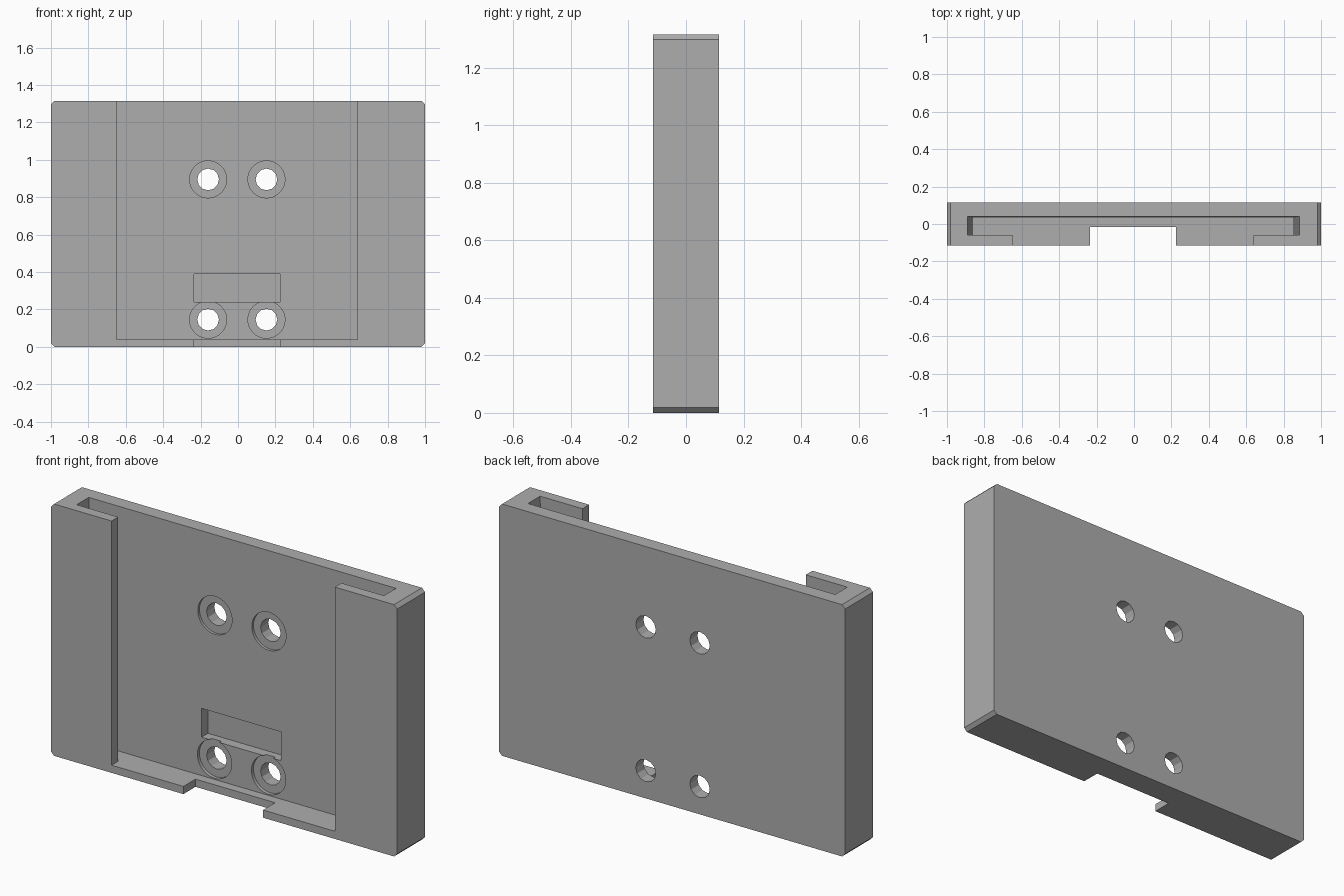
import bpy, bmesh, math
from mathutils import Matrix

if "Cube" in bpy.data.objects:
    bpy.data.objects.remove(bpy.data.objects["Cube"])

H = 1.315      # height
D = 0.115      # half depth
C = 0.018      # corner chamfer

grey = bpy.data.materials.new("grey plastic")
grey.diffuse_color = (0.42, 0.42, 0.42, 1)
grey.use_nodes = True
grey.node_tree.nodes["Principled BSDF"].inputs["Base Color"].default_value = grey.diffuse_color


def make(name, bm):
    bmesh.ops.recalc_face_normals(bm, faces=bm.faces)
    mesh = bpy.data.meshes.new(name)
    bm.to_mesh(mesh)
    bm.free()
    mesh.materials.append(grey)
    ob = bpy.data.objects.new(name, mesh)
    bpy.context.collection.objects.link(ob)
    return ob


def box(name, x0, x1, y0, y1, z0, z1):
    bm = bmesh.new()
    bmesh.ops.create_cube(bm, size=1)
    for v in bm.verts:
        v.co = (x1 if v.co.x > 0 else x0, y1 if v.co.y > 0 else y0, z1 if v.co.z > 0 else z0)
    return make(name, bm)


def cylinder(name, x, z, r, y0, y1, sides):
    bm = bmesh.new()
    m = Matrix.Translation((x, (y0 + y1) / 2, z)) @ Matrix.Rotation(math.pi / 2, 4, 'X')
    bmesh.ops.create_cone(bm, cap_ends=True, segments=sides, radius1=r, radius2=r,
                          depth=y1 - y0, matrix=m)
    return make(name, bm)


def cut(target, cutter):
    mod = target.modifiers.new("cut", 'BOOLEAN')
    mod.operation = 'DIFFERENCE'
    mod.solver = 'EXACT'
    mod.object = cutter
    bpy.context.view_layer.objects.active = target
    bpy.ops.object.modifier_apply(modifier=mod.name)
    bpy.data.objects.remove(cutter)


# Bracket body: slab with chamfered corners
bm = bmesh.new()
outline = [(-1 + C, 0), (1 - C, 0), (1, C), (1, H - C), (1 - C, H), (-1 + C, H), (-1, H - C), (-1, C)]
face = bm.faces.new([bm.verts.new((x, -D, z)) for x, z in outline])
ext = bmesh.ops.extrude_face_region(bm, geom=[face])
for v in ext["geom"]:
    if isinstance(v, bmesh.types.BMVert):
        v.co.y = D
body = make("bracket_body", bm)

# Slot that slides over the rails, narrowing slightly towards its floor
slot = box("slot_cutter", -0.89, 0.885, -0.06, 0.04, 0.04, H)
for v in slot.data.vertices:
    if v.co.z < 0.1:
        v.co.x = -0.86 if v.co.x < 0 else 0.85
        v.co.y = min(v.co.y, 0.034)
    else:
        v.co.z = H + 0.0001
cut(body, slot)

# Open front between the side lips, notch in the bottom lip, latch recess
cut(body, box("front_opening_cutter", -0.65, 0.64, -0.2, -0.03, 0.04, H + 0.1))
cut(body, box("notch_cutter", -0.235, 0.225, -0.2, -0.015, -0.1, 0.1))
cut(body, box("recess_cutter", -0.235, 0.225, 0.0, 0.088, 0.24, 0.39))

# Four counterbored screw holes
for x in (-0.16, 0.152):
    for z in (0.145, 0.895):
        cut(body, cylinder("counterbore_cutter", x, z, 0.099, 0.0, 0.052, 40))
        cut(body, cylinder("hole_cutter", x, z, 0.058, -0.01, 0.2, 12))
